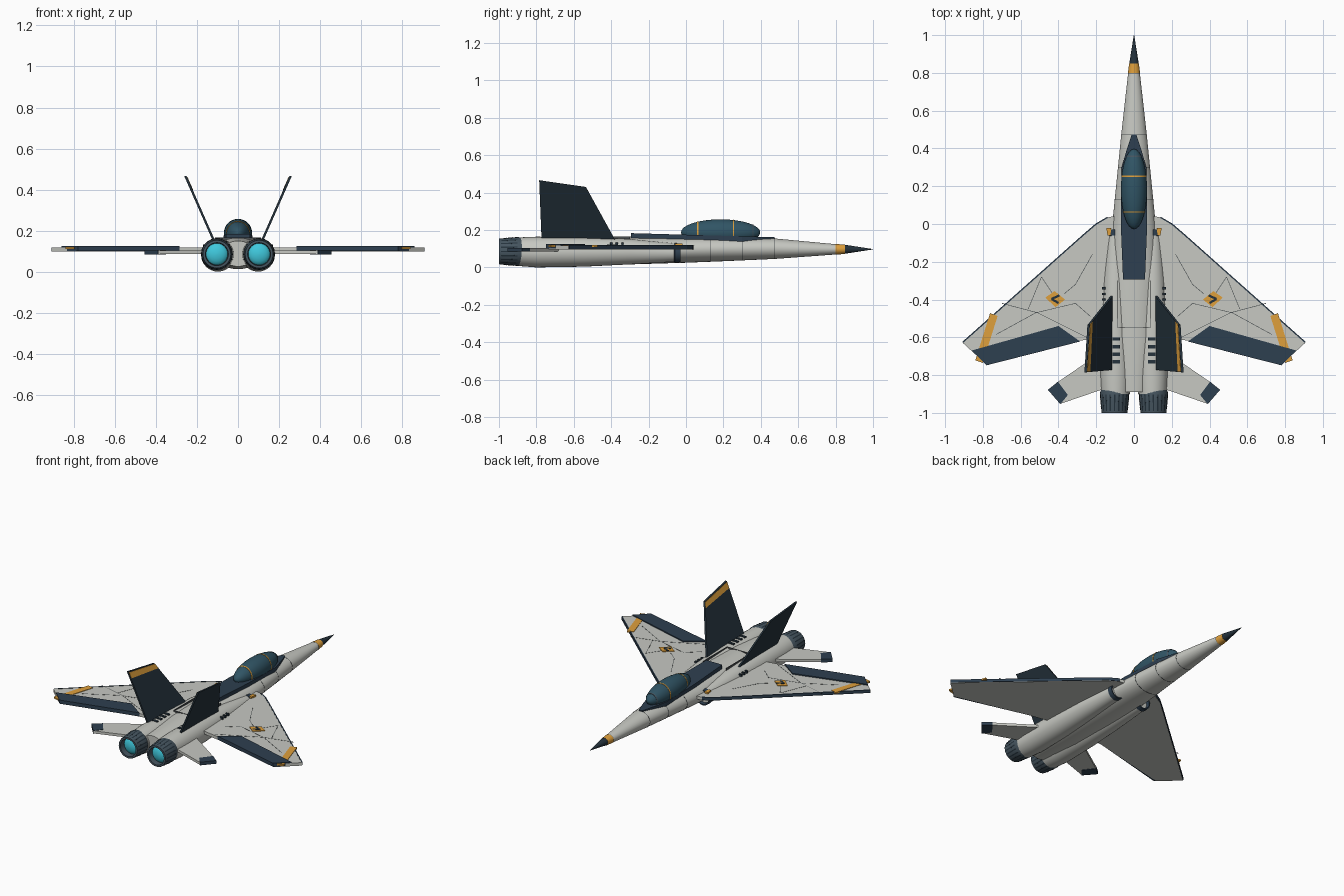
import bpy, bmesh, math
from mathutils import Vector

if "Cube" in bpy.data.objects:
    bpy.data.objects.remove(bpy.data.objects["Cube"])


def mat(name, r, g, b):
    m = bpy.data.materials.new(name)
    m.diffuse_color = (r, g, b, 1)
    m.use_nodes = True
    m.node_tree.nodes["Principled BSDF"].inputs["Base Color"].default_value = m.diffuse_color
    return m


HULL = mat("hull_grey", 0.57, 0.58, 0.54)
NAVY = mat("navy", 0.027, 0.050, 0.080)
DARK = mat("dark_fin", 0.018, 0.032, 0.045)
LINE = mat("panel_line", 0.07, 0.08, 0.085)
GOLD = mat("gold", 0.74, 0.35, 0.045)
GLASS = mat("glass", 0.03, 0.09, 0.13)
METAL = mat("metal", 0.06, 0.09, 0.115)
GLOW = mat("glow", 0.05, 0.58, 0.72)


def finish(name, bm, material, mirror, smooth):
    bmesh.ops.recalc_face_normals(bm, faces=bm.faces)
    me = bpy.data.meshes.new(name)
    bm.to_mesh(me)
    bm.free()
    me.materials.append(material)
    if smooth:
        me.shade_smooth()
        me.set_sharp_from_angle(angle=math.radians(35))
    ob = bpy.data.objects.new(name, me)
    bpy.context.collection.objects.link(ob)
    if mirror:
        md = ob.modifiers.new("mirror", 'MIRROR')
        md.use_mirror_merge = False
    return ob


def loft(name, sections, material, mirror=False, n=32):
    """Ellipse rings (y, cx, cz, rx, rz) joined along y, ends capped."""
    bm = bmesh.new()
    rings = []
    for y, cx, cz, rx, rz in sections:
        rings.append([bm.verts.new((cx + rx * math.cos(2 * math.pi * i / n), y,
                                    cz + rz * math.sin(2 * math.pi * i / n))) for i in range(n)])
    for a, b in zip(rings, rings[1:]):
        for i in range(n):
            j = (i + 1) % n
            bm.faces.new((a[i], a[j], b[j], b[i]))
    bm.faces.new(rings[0])
    bm.faces.new(rings[-1])
    return finish(name, bm, material, mirror, True)


def solid(name, polys, vec, material, mirror=True):
    """Extrude each 3D polygon along vec."""
    bm = bmesh.new()
    for poly in polys:
        a = [bm.verts.new(p) for p in poly]
        b = [bm.verts.new(Vector(p) + Vector(vec)) for p in poly]
        bm.faces.new(a)
        bm.faces.new(b)
        for i in range(len(a)):
            j = (i + 1) % len(a)
            bm.faces.new((a[i], a[j], b[j], b[i]))
    return finish(name, bm, material, mirror, False)


def plate(name, pts, z0, z1, material, mirror=True):
    return solid(name, [[(x, y, z0) for x, y in pts]], (0, 0, z1 - z0), material, mirror)


def strips(name, paths, w, z0, z1, material):
    polys = []
    for path in paths:
        for p, q in zip(path, path[1:]):
            p, q = Vector(p), Vector(q)
            s = (q - p).orthogonal().normalized() * w / 2
            polys.append([(*v, z0) for v in (p - s, q - s, q + s, p + s)])
    return solid(name, polys, (0, 0, z1 - z0), material)


# Fuselage: y, half width, bottom, top
BODY = [(-0.89, .08, .025, .15), (-0.6, .12, .012, .165), (-0.3, .128, .016, .165),
        (0, .115, .025, .165), (0.2, .095, .033, .163), (0.47, .068, .045, .155),
        (0.8, .031, .069, .124), (0.85, .025, .073, .121), (1.0, .001, .096, .098)]


def body(y, g=0.0):
    for a, b in zip(BODY, BODY[1:]):
        if a[0] <= y <= b[0]:
            t = (y - a[0]) / (b[0] - a[0])
            w, lo, hi = (a[k] + (b[k] - a[k]) * t for k in (1, 2, 3))
            return (y, 0, (lo + hi) / 2, w + g, (hi - lo) / 2 + g)


loft("fuselage", [body(s[0]) for s in BODY[:-2]], HULL)
loft("nose_band", [body(.80, .001), body(.85, .001)], GOLD)
loft("nose_cone", [body(.85), body(1.0)], DARK)
for k, y in enumerate((.13, .3, .47, .798)):
    loft(f"body_seam_{k}", [body(y, .0008), body(y + .003, .0008)], LINE)

# Engine nacelles, intakes, nozzles and exhaust glow
loft("nacelle", [(y, .098, z, r, r) for y, z, r in (
    (-.9, .084, .076), (-.8, .082, .082), (-.55, .083, .079), (-.3, .084, .068),
    (-.05, .079, .048))], HULL, True)
loft("intake_lip", [(y, .1, .078, r, r) for y, r in (
    (-.065, .046), (-.06, .052), (-.03, .05), (-.03, .043), (-.055, .038))], NAVY, True)
loft("nozzle", [(y, .103, .085, r, r) for y, r in (
    (-.87, .07), (-.895, .077), (-.94, .075), (-1, .068), (-1, .056), (-.93, .05))], METAL, True)
loft("exhaust_glow", [(-.955 - .03 * math.sin(a), .103, .085, .056 * math.cos(a), .056 * math.cos(a))
                      for a in (0, .3, .6, .9, 1.2, 1.5)], GLOW, True)
petals = []
for i in range(20):
    a = 2 * math.pi * i / 20
    ring = []
    for y, r, s in ((-.905, .078, -.05), (-.905, .078, .05), (-.99, .0712, .05), (-.99, .0712, -.05)):
        ring.append((.103 + r * math.cos(a + s), y, .085 + r * math.sin(a + s)))
    petals.append(ring)
solid("nozzle_petals", petals, (0, .003, 0), DARK)

# Canopy, frame bands and dark spine
def canopy(y, g=0.0):
    c = math.sqrt(max(0.0001, 1 - ((y - .185) / .212) ** 2))
    return (y, 0, .187, .069 * c + g, .07 * c + g)


loft("canopy", [canopy(.185 - .212 * math.cos(math.pi * i / 16)) for i in range(17)], GLASS)
for k, (y, m) in enumerate(((.06, GOLD), (.25, GOLD), (.355, METAL))):
    loft(f"canopy_band_{k}", [canopy(y, .0015), canopy(y + .007, .0015)], m)
half = [(.012, .475), (.04, .39), (.065, .3), (.07, .0), (.058, -.295)]
outline = half + [(-x, y) for x, y in reversed(half)]
solid("spine", [[(x, y, .183 - .022 * (y + .295) / .77) for x, y in outline]],
      (0, 0, -.04), NAVY, False)

# Wings with flaps, stripes and markings
plate("wing", [(.06, .05), (.14, .035), (.2, 0), (.27, -.06), (.908, -.628), (.86, -.672),
               (.79, -.735), (.285, -.618), (.06, -.58)], .097, .117, HULL)
strips("wing_leading_edge", [[(.14, .035), (.2, 0), (.27, -.06), (.906, -.626)]],
       .007, .099, .1185, NAVY)
plate("wing_flap", [(.40, -.54), (.86, -.67), (.78, -.748), (.285, -.622)], .1, .124, NAVY)
plate("wing_stripe", [(.722, -.487), (.762, -.472), (.84, -.722), (.8, -.735)], .11, .12, GOLD)
plate("wing_badge", [(.365, -.4), (.42, -.355), (.47, -.39), (.415, -.44)], .11, .121, GOLD)
strips("wing_chevron", [[(.395, -.378), (.437, -.397), (.4, -.418)]], .012, .115, .123, DARK)
strips("wing_panel_lines", [
    [(.49, -.28), (.43, -.37)], [(.22, -.16), (.31, -.32), (.37, -.37)],
    [(.73, -.585), (.52, -.47), (.31, -.42), (.23, -.49)],
    [(.25, -.6), (.51, -.47), (.70, -.42)], [(.49, -.28), (.56, -.45)]], .003, .115, .1178, LINE)
plate("intake_marker", [(.12, -.02), (.147, -.02), (.14, -.06), (.125, -.06)], .1, .128, GOLD)

# Tailplanes with dark tips
plate("tailplane", [(.1, -.63), (.403, -.836), (.352, -.904), (.39, -.952), (.18, -.88),
                    (.1, -.86)], .086, .103, HULL)
plate("tailplane_tip", [(.403, -.835), (.456, -.878), (.39, -.954), (.35, -.905)], .084, .105, NAVY)


# Canted fins with gold bands on the inner faces
def cant(y, z, off=0.0):
    return (.118 + (z - .165) * .44 + off, y, z)


solid("tail_fin", [[cant(*p) for p in ((-.375, .14), (-.535, .43), (-.785, .466), (-.772, .14))]],
      (.012, 0, 0), DARK)
solid("fin_band", [[cant(*p, -.002) for p in ((-.517, .397), (-.533, .427), (-.782, .462),
                                              (-.781, .426))]], (.004, 0, 0), GOLD)

# Rear deck vents and panel lines
solid("deck_vents", [[(.075, y, .15), (.113, y, .15), (.113, y - .018, .15), (.075, y - .018, .15)]
                     for y in (-.6, -.64, -.68, -.72)], (0, 0, .0165), DARK)
strips("deck_panel_lines", [[(.085, -.3), (.085, -.55), (0, -.55)]], .003, .13, .1665, LINE)
strips("side_louvres", [[(.15, y), (.17, y)] for y in (-.34, -.37, -.4)], .012, .11, .132, DARK)
